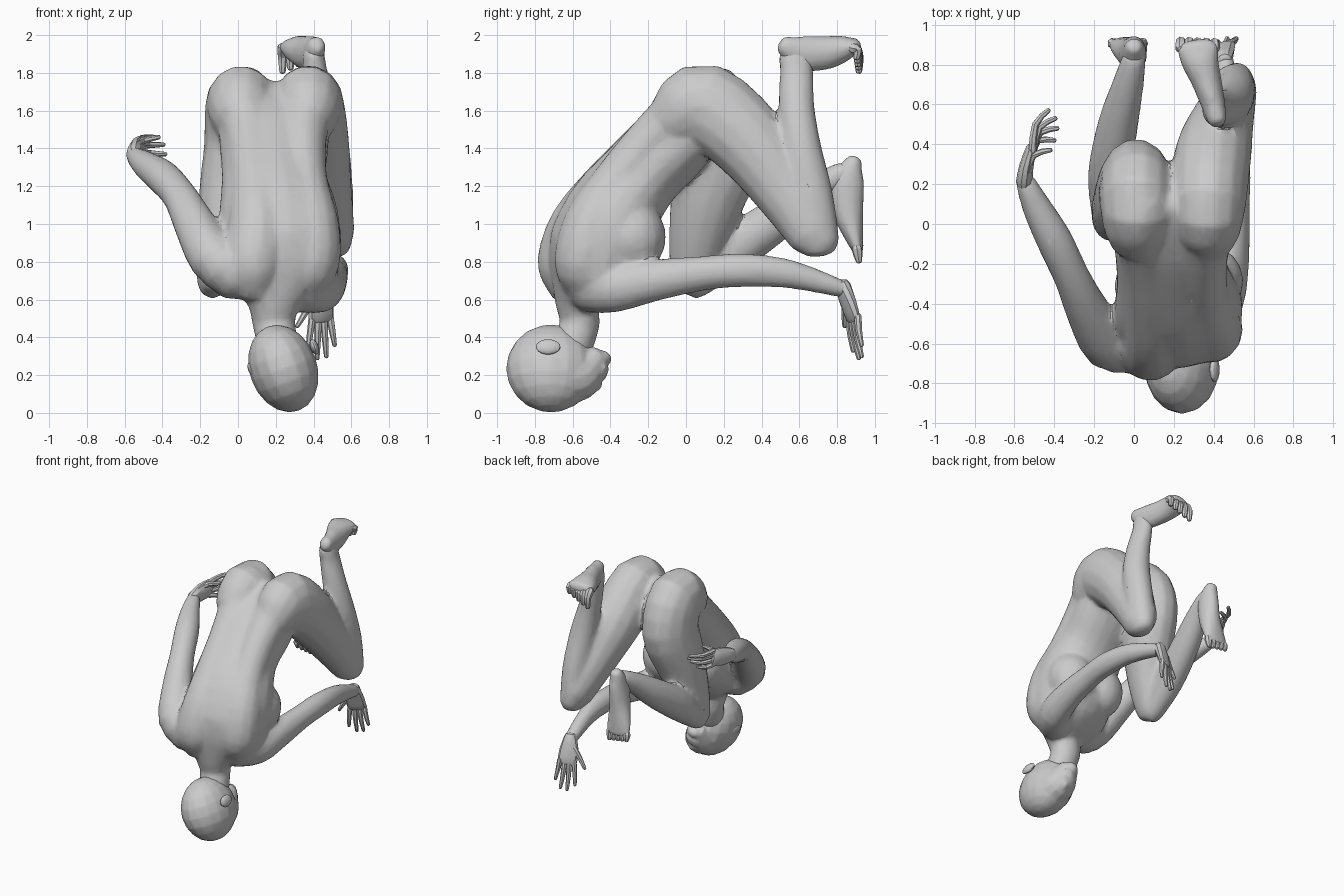
import bpy, bmesh, math
from mathutils import Vector, Matrix


def spline(rows, steps):
    """Catmull-Rom through rows of any length."""
    out, n = [], len(rows)
    for i in range(n - 1):
        a, b, c, d = rows[max(i - 1, 0)], rows[i], rows[i + 1], rows[min(i + 2, n - 1)]
        for s in range(steps):
            t = s / steps
            out.append([q + .5 * t * (r - p + t * (2*p - 5*q + 4*r - w + t * (3*(q - r) + w - p)))
                        for p, q, r, w in zip(a, b, c, d)])
    return out + [list(rows[-1])]


def loft(bm, rows, side=(1, 0, 0), sides=14, steps=3):
    """Elliptical tube; rows are x, y, z, half width along side, half depth."""
    rows = spline([r if len(r) == 5 else (*r, r[3]) for r in rows], steps)
    pts = [Vector(r[:3]) for r in rows]
    rings, n = [], len(rows)
    tans = [(pts[min(i + 1, n - 1)] - pts[max(i - 1, 0)]).normalized() for i in range(n)]

    def ring(p, t, w, d):
        u = Vector(side)
        u = (u - t * u.dot(t)).normalized()
        v = t.cross(u)
        rings.append([bm.verts.new(p + u * w * math.cos(a) + v * d * math.sin(a))
                      for a in (2 * math.pi * k / sides for k in range(sides))])

    def cap(i, sign, order):
        p, t, w, d = pts[i], tans[i], rows[i][3], rows[i][4]
        for h, s in order:
            ring(p + t * sign * h * min(w, d), t, w * s, d * s)

    cap(0, -1, [(.8, .35), (.6, .75)])
    for i in range(n):
        ring(pts[i], tans[i], rows[i][3], rows[i][4])
    cap(n - 1, 1, [(.6, .75), (.8, .35)])
    for a, b in zip(rings, rings[1:]):
        for k in range(sides):
            bm.faces.new((a[k], a[(k + 1) % sides], b[(k + 1) % sides], b[k]))
    bm.faces.new(rings[0][::-1])
    bm.faces.new(rings[-1])


def ball(bm, centre, radii, rot=Matrix()):
    m = Matrix.Translation(centre) @ rot @ Matrix.Diagonal((*radii, 1))
    bmesh.ops.create_uvsphere(bm, u_segments=16, v_segments=10, radius=1, matrix=m)


def finish(name, bm, voxel=0, ratio=.3, soften=5):
    bmesh.ops.recalc_face_normals(bm, faces=bm.faces)
    me = bpy.data.meshes.new(name)
    bm.to_mesh(me)
    bm.free()
    ob = bpy.data.objects.new(name, me)
    bpy.context.collection.objects.link(ob)
    bpy.ops.object.select_all(action='DESELECT')
    ob.select_set(True)
    bpy.context.view_layer.objects.active = ob
    if voxel:
        m = ob.modifiers.new("fuse", 'REMESH')
        m.mode, m.voxel_size = 'VOXEL', voxel
        m = ob.modifiers.new("soften", 'SMOOTH')
        m.factor, m.iterations = .5, soften
        m = ob.modifiers.new("facets", 'DECIMATE')
        m.ratio = ratio
        for m in list(ob.modifiers):
            bpy.ops.object.modifier_apply(modifier=m.name)
    bpy.ops.object.shade_smooth_by_angle(angle=math.radians(25))
    return ob


# torso and neck, with the back as two long muscles beside the spine
bm = bmesh.new()
loft(bm, [(.19, .1, 1.62, .27, .15), (.19, -.04, 1.46, .295, .205), (.19, -.24, 1.26, .28, .215),
          (.215, -.395, 1.05, .32, .25), (.22, -.46, .86, .325, .275), (.2, -.53, .71, .3, .21),
          (.19, -.575, .58, .15, .12), (.19, -.56, .48, .115, .105), (.21, -.6, .36, .11, .11)],
     side=(1, .16, -.1), sides=20)
for s in (-1, 1):
    loft(bm, [(.195 + .165 * s, .08, 1.68, .165), (.2 + .14 * s, -.18, 1.45, .13),
              (.215 + .13 * s, -.38 + .02 * s, 1.23, .13), (.24 + .14 * s, -.53 + .035 * s, 1.0, .155),
              (.23 + .15 * s, -.585 + .045 * s, .8, .16), (.21 + .13 * s, -.575 + .05 * s, .7, .13)])
for x, y in ((.37, -.285), (.08, -.31)):
    ball(bm, (x, y, .93), (.18, .18, .2))
# right leg
loft(bm, [(.37, -.02, 1.58, .17, .19), (.372, .1, 1.63, .19, .225), (.395, .34, 1.43, .195, .21),
          (.45, .53, 1.17, .155, .17), (.505, .68, .95, .115, .145)])
loft(bm, [(.515, .7, .9, .09, .115), (.51, .665, 1.15, .1, .115), (.49, .61, 1.4, .1, .108),
          (.45, .585, 1.62, .084, .096), (.41, .585, 1.8, .065, .09), (.4, .575, 1.9, .06, .085)])
# left leg
loft(bm, [(.015, -.02, 1.58, .17, .19), (.015, .11, 1.63, .19, .23), (.01, .185, 1.42, .19, .245),
          (-.03, .12, 1.16, .178, .205), (-.08, .06, .9, .135, .155), (-.125, .03, .7, .09, .115)])
loft(bm, [(-.135, .05, .68, .08), (-.125, .25, .86, .107, .122), (-.08, .5, 1.04, .102, .112),
          (-.03, .7, 1.19, .08), (0, .83, 1.27, .062)])
# arms
loft(bm, [(.33, -.51, .66, .13), (.44, -.38, .66, .115, .13), (.485, -.15, .705, .095, .11),
          (.5, .1, .74, .082, .092), (.505, .3, .755, .08, .09), (.49, .55, .735, .065, .077),
          (.45, .83, .655, .05, .047)])
loft(bm, [(-.01, -.6, .74, .15), (-.13, -.6, .82, .135), (-.23, -.44, 1.0, .112),
          (-.31, -.27, 1.15, .092), (-.4, -.08, 1.25, .092), (-.485, .08, 1.31, .075),
          (-.545, .21, 1.36, .052)])
finish("body", bm, .016, .2, 8)

# feet
bm = bmesh.new()
loft(bm, [(.415, .53, 1.94, .05, .058), (.395, .61, 1.905, .062, .092), (.36, .73, 1.905, .078, .09),
          (.33, .82, 1.925, .095, .075), (.32, .885, 1.94, .105, .048)])
finish("right_foot", bm, .012)
bm = bmesh.new()
loft(bm, [(.0, .885, 1.32, .05), (.0, .855, 1.23, .064, .09), (-.01, .855, 1.08, .075, .085),
          (-.025, .885, .95, .095, .055), (-.03, .908, .87, .1, .033)])
finish("left_foot", bm, .012)


def digits(name, base, tips, r, palm=None, side=(1, 0, 0), sag=(0, 0, 0)):
    """Palm plus fingers or toes running from base points to tips."""
    bm = bmesh.new()
    if palm:
        loft(bm, palm, side, 10, 2)
    for b, t in zip(base, tips):
        b, t = Vector(b), Vector(t)
        m = b.lerp(t, .5) + Vector(sag)
        loft(bm, [(*b, r * 1.15), (*m, r), (*t, r * .7)], side, 7, 2)
    finish(name, bm)


# toes
digits("right_toes", [(.235 + .042 * i, .885, 1.93) for i in range(5)],
       [(.235 + .042 * i, .915 - .003 * i, 1.81 + .018 * i) for i in range(5)], .026,
       sag=(0, .015, .015))
digits("left_toes", [(-.105 + .037 * i, .905, .87) for i in range(5)],
       [(-.11 + .038 * i, .915, .83 - .006 * i) for i in range(5)], .025)

# hands
digits("right_hand",
       [(.395, .865, .51), (.425, .88, .49), (.455, .895, .49), (.487, .91, .51), (.4, .85, .6)],
       [(.37, .885, .33), (.42, .915, .29), (.468, .93, .3), (.512, .93, .36), (.315, .84, .46)],
       .018, [(.45, .83, .67, .048, .043), (.44, .86, .58, .072, .037), (.44, .885, .5, .072, .028)],
       side=(1, .45, 0), sag=(0, -.005, 0))
digits("left_hand",
       [(-.51, .37, 1.45), (-.505, .38, 1.415), (-.505, .38, 1.38), (-.51, .36, 1.345), (-.54, .26, 1.42)],
       [(-.43, .57, 1.46), (-.395, .53, 1.42), (-.385, .48, 1.37), (-.4, .42, 1.31), (-.42, .37, 1.46)],
       .018, [(-.55, .21, 1.365, .042, .053), (-.54, .29, 1.385, .036, .07), (-.515, .38, 1.4, .027, .07)],
       side=(1, -.25, 0), sag=(-.025, .03, 0))

# head: skull, face, nose, lips and chin, tilted toward one shoulder
tilt = Matrix.Rotation(math.radians(-20), 4, 'Y')
across = (.94, 0, .34)
bm = bmesh.new()
ball(bm, (.24, -.715, .235), (.18, .238, .238), tilt)
loft(bm, [(.26, -.66, .2, .155, .17), (.25, -.56, .21, .13, .14), (.24, -.49, .27, .09, .085)],
     side=across)
ball(bm, (.235, -.45, .285), (.055, .055, .045), tilt)
loft(bm, [(.285, -.54, .095, .02), (.272, -.475, .145, .03), (.268, -.47, .165, .025)],
     side=across, sides=8)
for y, z in ((-.445, .2), (-.435, .23)):
    loft(bm, [(.215, y, z - .018, .014), (.255, y + .012, z, .017), (.295, y, z + .014, .014)],
         side=(0, 1, 0), sides=8)
finish("head", bm, .01, .15, 3)

# ears
bm = bmesh.new()
for s in (-1, 1):
    c = Vector((.24, -.73, .29)) + Vector(across) * .175 * s
    ball(bm, c, (.022, .065, .042), tilt)
finish("ears", bm)
